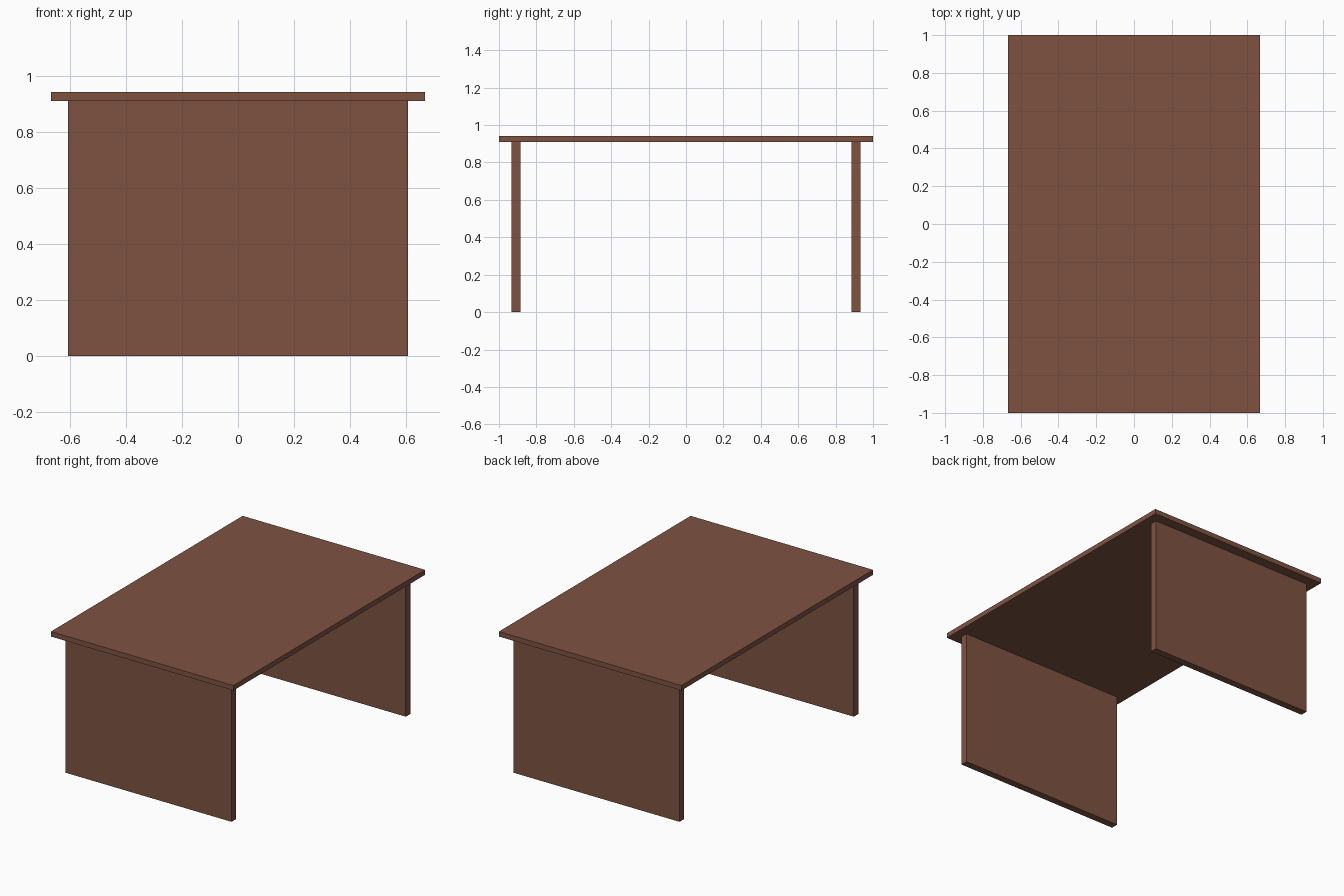
import bpy

# Remove the default cube
default = bpy.data.objects.get("Cube")
if default:
    bpy.data.objects.remove(default, do_unlink=True)

# Single wood colour
wood = bpy.data.materials.new("brown_wood")
wood.use_nodes = True
colour = (0.21, 0.086, 0.055, 1.0)
wood.diffuse_color = colour
bsdf = next(n for n in wood.node_tree.nodes if n.type == 'BSDF_PRINCIPLED')
bsdf.inputs["Base Color"].default_value = colour
bsdf.inputs["Roughness"].default_value = 0.8


def board(name, size, centre):
    """Add a flat board of the given size."""
    bpy.ops.mesh.primitive_cube_add(size=1, location=centre)
    ob = bpy.context.object
    ob.name = ob.data.name = name
    ob.scale = size
    bpy.ops.object.transform_apply(location=False, rotation=False, scale=True)
    ob.data.materials.append(wood)
    return ob


WIDTH, LENGTH = 1.333, 2.0
TOP_Z, LEG_HEIGHT = 0.942, 0.909
LEG_WIDTH, LEG_THICK, LEG_Y = 1.212, 0.048, 0.909

# Table top
top_thick = TOP_Z - LEG_HEIGHT
board("table_top", (WIDTH, LENGTH, top_thick), (0, 0, LEG_HEIGHT + top_thick / 2))

# Panel legs at both ends
for name, side in (("front_panel_leg", -1), ("back_panel_leg", 1)):
    board(name, (LEG_WIDTH, LEG_THICK, LEG_HEIGHT), (0, side * LEG_Y, LEG_HEIGHT / 2))
